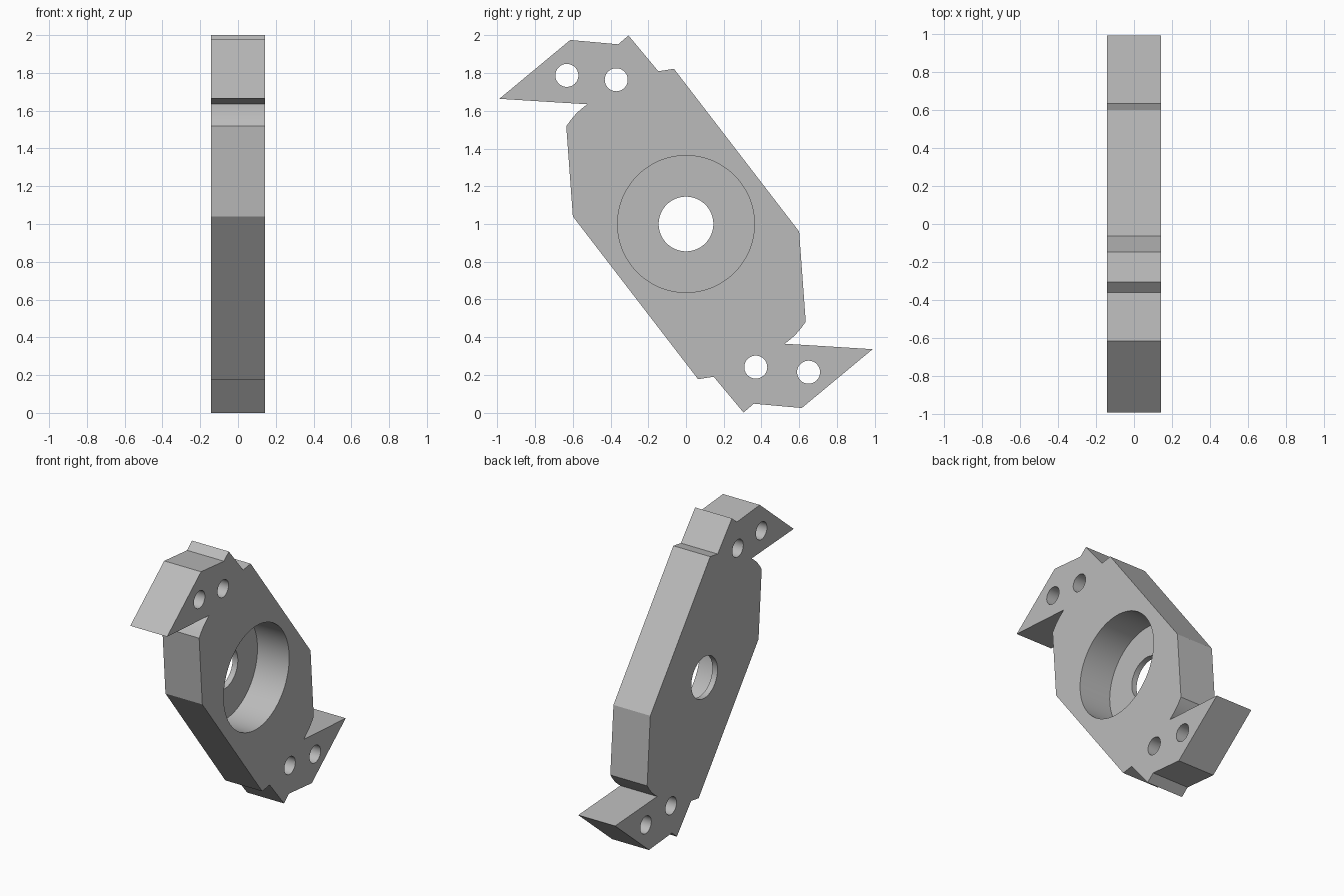
import bpy
import bmesh
import math
from mathutils import Vector

if "Cube" in bpy.data.objects:
    bpy.data.objects.remove(bpy.data.objects["Cube"], do_unlink=True)

HALF = 0.143      # half thickness of the plate along x
FLOOR = 0.04      # web left under the counterbore

steel = bpy.data.materials.new("plain grey steel")
steel.diffuse_color = (0.5, 0.5, 0.5, 1)
steel.use_nodes = True
steel.node_tree.nodes["Principled BSDF"].inputs["Base Color"].default_value = (0.5, 0.5, 0.5, 1)


def bulged(a, b, bulge, steps=8):
    """Points of a shallow arc from a to b, bulging to the right of travel."""
    a, b = Vector(a), Vector(b)
    d = (b - a).normalized()
    side = Vector((d.y, -d.x))
    return [a.lerp(b, i / steps) + side * bulge * math.sin(math.pi * i / steps)
            for i in range(steps + 1)]


# Half outline (y, z about the hub): tooth, chip breaker, long flank, gullet
half = [Vector(p) for p in (
    (-0.99, 0.664), (-0.614, 0.976), (-0.36, 0.953), (-0.305, 1.0),
    (-0.147, 0.81), (-0.064, 0.823), (0.6, 0.961))]
half[-1].y = -0.04
half += bulged((0.635, -0.518), (0.524, -0.635), -0.008)
outline = half + [-p for p in half]

# Cutter plate
bm = bmesh.new()
face = bm.faces.new([bm.verts.new((-HALF, p.x, p.y + 1)) for p in outline])
ext = bmesh.ops.extrude_face_region(bm, geom=[face])
bmesh.ops.translate(bm, vec=(2 * HALF, 0, 0),
                    verts=[v for v in ext["geom"] if isinstance(v, bmesh.types.BMVert)])
bmesh.ops.recalc_face_normals(bm, faces=bm.faces)
mesh = bpy.data.meshes.new("cutter_plate")
bm.to_mesh(mesh)
bm.free()
plate = bpy.data.objects.new("cutter_plate", mesh)
bpy.context.collection.objects.link(plate)
mesh.materials.append(steel)


def drill(name, y, z, radius, x_from=-0.3, sides=48):
    """Cut a round hole along x, from x_from out through the +x face."""
    length = 0.3 - x_from
    bpy.ops.mesh.primitive_cylinder_add(
        vertices=sides, radius=radius, depth=length,
        location=(x_from + length / 2, y, z), rotation=(0, math.pi / 2, 0))
    tool = bpy.context.object
    tool.name = name
    tool.hide_render = True
    tool.data.materials.append(steel)
    mod = plate.modifiers.new(name, "BOOLEAN")
    mod.operation = "DIFFERENCE"
    mod.solver = "EXACT"
    mod.object = tool
    bpy.context.view_layer.objects.active = plate
    bpy.ops.object.modifier_apply(modifier=name)
    bpy.data.objects.remove(tool, do_unlink=True)


# Counterbore, shaft hole and the rivet holes in both teeth
drill("counterbore", 0, 1, 0.363, -HALF + FLOOR, 96)
drill("shaft_hole", 0, 1, 0.145, sides=64)
for i, (y, z) in enumerate(((-0.632, 1.788), (-0.37, 1.765), (0.37, 0.241), (0.65, 0.214))):
    drill("rivet_hole_%d" % i, y, z, 0.061)

bpy.ops.object.select_all(action="DESELECT")
plate.select_set(True)
bpy.context.view_layer.objects.active = plate
bpy.ops.object.shade_smooth_by_angle(angle=math.radians(20))
